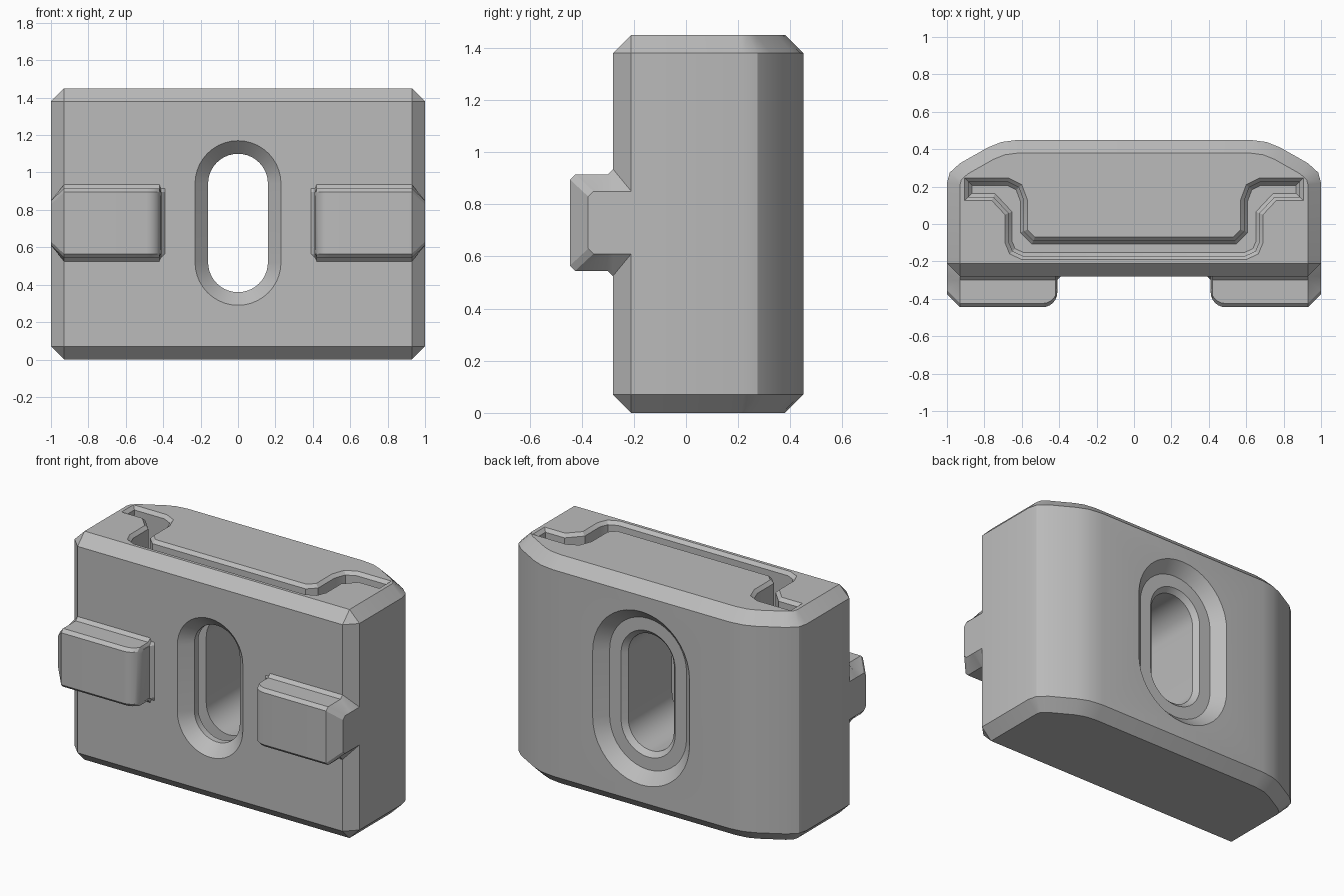
import bpy, bmesh, math
from mathutils import Vector

cube = bpy.data.objects.get("Cube")
if cube:
    bpy.data.objects.remove(cube, do_unlink=True)

grey = bpy.data.materials.new("light grey")
grey.use_nodes = True
colour = (0.5, 0.5, 0.5, 1)
grey.diffuse_color = colour
grey.node_tree.nodes["Principled BSDF"].inputs["Base Color"].default_value = colour


def loft(name, loops):
    """Closed solid through matching loops of points."""
    bm = bmesh.new()
    rings = [[bm.verts.new(p) for p in loop] for loop in loops]
    n = len(rings[0])
    for a, b in zip(rings, rings[1:]):
        for i in range(n):
            j = (i + 1) % n
            bm.faces.new((a[i], a[j], b[j], b[i]))
    bm.faces.new(rings[0][::-1])
    bm.faces.new(rings[-1])
    bmesh.ops.remove_doubles(bm, verts=bm.verts, dist=0.0005)
    bmesh.ops.recalc_face_normals(bm, faces=bm.faces)
    mesh = bpy.data.meshes.new(name)
    bm.to_mesh(mesh)
    bm.free()
    mesh.materials.append(grey)
    obj = bpy.data.objects.new(name, mesh)
    bpy.context.collection.objects.link(obj)
    return obj


def mirrored(half):
    return half + [(-x, y) for x, y in reversed(half)]


def inset(points, d):
    """Move a counter-clockwise outline inwards by d."""
    out = []
    for i, p in enumerate(points):
        p = Vector(p)
        e1 = (p - Vector(points[i - 1])).normalized()
        e2 = (Vector(points[(i + 1) % len(points)]) - p).normalized()
        n1, n2 = Vector((-e1.y, e1.x)), Vector((-e2.y, e2.x))
        q = p + (n1 + n2) * d / (1 + n1.dot(n2))
        out.append((q.x, q.y))
    return out


def at_z(points, z):
    return [(x, y, z) for x, y in points]


def activate(obj):
    bpy.ops.object.select_all(action='DESELECT')
    obj.select_set(True)
    bpy.context.view_layer.objects.active = obj


def cut(obj, cutter):
    mod = obj.modifiers.new("cut", 'BOOLEAN')
    mod.operation, mod.solver, mod.object = 'DIFFERENCE', 'EXACT', cutter
    activate(obj)
    bpy.ops.object.modifier_apply(modifier=mod.name)
    bpy.data.objects.remove(cutter, do_unlink=True)


# Body: rounded-back plan, chamfered at top and bottom
H, C = 1.45, 0.07
plan = mirrored([(0.93, -0.28), (1, -0.21), (1, 0.22), (0.985, 0.275), (0.93, 0.325),
                 (0.78, 0.41), (0.71, 0.438), (0.62, 0.45)])
small = [(math.copysign(1 - C, x), -0.21) if y < 0 else (x, y) for x, y in inset(plan, C)]
body = loft("body", [at_z(small, 0), at_z(plan, C), at_z(plan, H - C), at_z(small, H)])

# Clip channel sunk into the top, with a chamfered mouth and floor
mouth = mirrored([(0.60, -0.19), (0.665, -0.16), (0.69, -0.10), (0.69, 0.05), (0.76, 0.125),
                  (0.905, 0.125), (0.905, 0.245), (0.67, 0.245), (0.60, 0.21),
                  (0.57, 0.13), (0.57, -0.03), (0.53, -0.07)])
levels = [(0.2, 0.038), (0.22, 0.02), (H - 0.02, 0.02), (H + 0.02, -0.02)]
cut(body, loft("channel_cutter", [at_z(inset(mouth, d), z) for z, d in levels]))


# Slotted bolt hole, countersunk at the front and recessed at the back
def slot(r, y, steps=20):
    pts = []
    for zc, start in ((0.94, 0), (0.52, math.pi)):
        for i in range(steps + 1):
            a = start + math.pi * i / steps
            pts.append((r * math.cos(a), y, zc + 0.0 + r * math.sin(a)))
    return pts


hole = [(0.25, -0.30), (0.16, -0.21), (0.16, 0.35), (0.19, 0.38), (0.27, 0.38), (0.36, 0.47)]
cut(body, loft("hole_cutter", [slot(r, y) for r, y in hole]))


# Front lugs: one cross-section swept along x, mirrored
def lug_section(x, front, hh, flare=0.02):
    root = max(front, -0.30)
    half = [(front, hh - 0.02), (min(front + 0.02, root), hh), (root, hh),
            (-0.28, hh + flare), (-0.20, hh + flare)]
    zc = 0.73
    return ([(x, y, zc + h) for y, h in half]
            + [(x, y, zc - h) for y, h in reversed(half)])


stations = [(1, -0.375, 0.12, 0.0), (0.93, -0.445, 0.185)]
for i in range(7):
    a = math.radians(90 - 15 * i)
    stations.append((0.49 - 0.08 * math.cos(a), -0.365 - 0.08 * math.sin(a),
                     0.185 - 0.02 * (i > 4)))
stations += [(0.41, -0.30, 0.165), (0.39, -0.28, 0.165)]
parts = [body]
for side, name in ((1, "left_lug"), (-1, "right_lug")):
    loops = [[(side * x, y, z) for x, y, z in lug_section(*s)] for s in stations]
    parts.append(loft(name, loops))

for obj in parts:
    activate(obj)
    bpy.ops.object.shade_smooth_by_angle(angle=math.radians(28))
